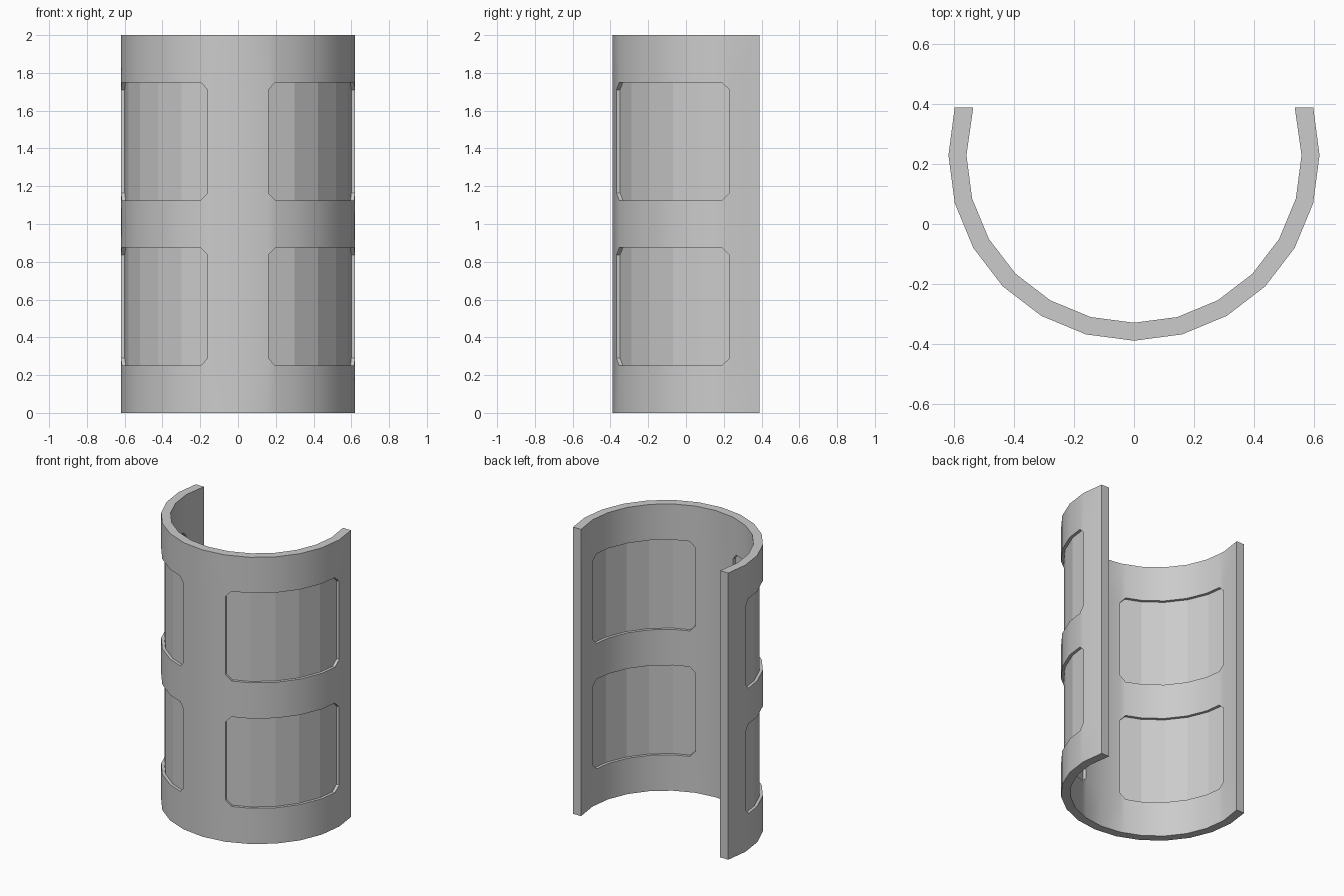
import bpy, bmesh, math

if "Cube" in bpy.data.objects:
    bpy.data.objects.remove(bpy.data.objects["Cube"])

R_OUT, R_IN = 0.62, 0.56           # wall radii
P_OUT, P_IN = 0.60, 0.58           # pane radii
STEP, CY, BACK = 15, 0.23, 0.39    # 24-sided tube, open at the back
Z_LEVELS = [0, 0.25, 0.875, 1.125, 1.75, 2]
CHAMFER, CH_DEG = 0.04, 3.8        # clipped window corners
WIN = (15, 90)                     # window span in degrees from the front

half = sorted(set(range(0, 106, STEP)) | {WIN[0] + CH_DEG, WIN[1] - CH_DEG})
ANGLES = [-a for a in reversed(half[1:])] + half


def point(a, r, z):
    """Point on the faceted tube, angle measured from the front."""
    k = math.floor(a / STEP)
    t = a / STEP - k
    a0, a1 = math.radians(k * STEP), math.radians((k + 1) * STEP)
    x = r * ((1 - t) * math.sin(a0) + t * math.sin(a1))
    y = CY - r * ((1 - t) * math.cos(a0) + t * math.cos(a1))
    if abs(a) == 105:              # ends are cut flat
        y = BACK
        x = math.copysign(0.599 if r == R_OUT else 0.537, a)
    return (x, y, z)


def level(a, j):
    """Height of grid line j, pulled in at the window sides for the chamfer."""
    z = Z_LEVELS[j]
    if 0 < j < 5 and abs(a) in WIN:
        z += CHAMFER if j % 2 else -CHAMFER
    return z


def is_window(i, j):
    if not 0 <= i < len(ANGLES) - 1:
        return False
    mid = abs(ANGLES[i] + ANGLES[i + 1]) / 2
    return j in (1, 3) and WIN[0] < mid < WIN[1]


def make(name, faces, mat):
    bm = bmesh.new()
    for f in faces:
        bm.faces.new([bm.verts.new(p) for p in f])
    bmesh.ops.remove_doubles(bm, verts=bm.verts, dist=1e-5)
    bmesh.ops.recalc_face_normals(bm, faces=bm.faces)
    me = bpy.data.meshes.new(name)
    bm.to_mesh(me)
    bm.free()
    me.materials.append(mat)
    ob = bpy.data.objects.new(name, me)
    bpy.context.collection.objects.link(ob)
    return ob


def shell(wanted, r_out, r_in):
    """Closed slab over the grid cells for which wanted(i, j) is true."""
    faces = []
    for i in range(len(ANGLES) - 1):
        for j in range(5):
            if not wanted(i, j):
                continue
            corners = [(i, j), (i + 1, j), (i + 1, j + 1), (i, j + 1)]
            near = [(i, j - 1), (i + 1, j), (i, j + 1), (i - 1, j)]

            def at(c, r):
                a = ANGLES[c[0]]
                return point(a, r, level(a, c[1]))
            faces.append([at(c, r_out) for c in corners])
            faces.append([at(c, r_in) for c in reversed(corners)])
            for n in range(4):     # rim faces where the slab stops
                if not wanted(*near[n]):
                    c, d = corners[n], corners[(n + 1) % 4]
                    faces.append([at(c, r_in), at(d, r_in), at(d, r_out), at(c, r_out)])
    return faces


def is_wall(i, j):
    return 0 <= i < len(ANGLES) - 1 and 0 <= j < 5 and not is_window(i, j)


grey = bpy.data.materials.new("light grey")
grey.diffuse_color = (0.6, 0.6, 0.6, 1)
grey.use_nodes = True
grey.node_tree.nodes["Principled BSDF"].inputs["Base Color"].default_value = grey.diffuse_color

# Curved wall with four openings, smooth shaded
wall = make("curved_wall", shell(is_wall, R_OUT, R_IN), grey)
bpy.context.view_layer.objects.active = wall
wall.select_set(True)
bpy.ops.object.shade_smooth_by_angle(angle=math.radians(30))

# Recessed faceted panes
make("window_panes", shell(is_window, P_OUT, P_IN), grey)
